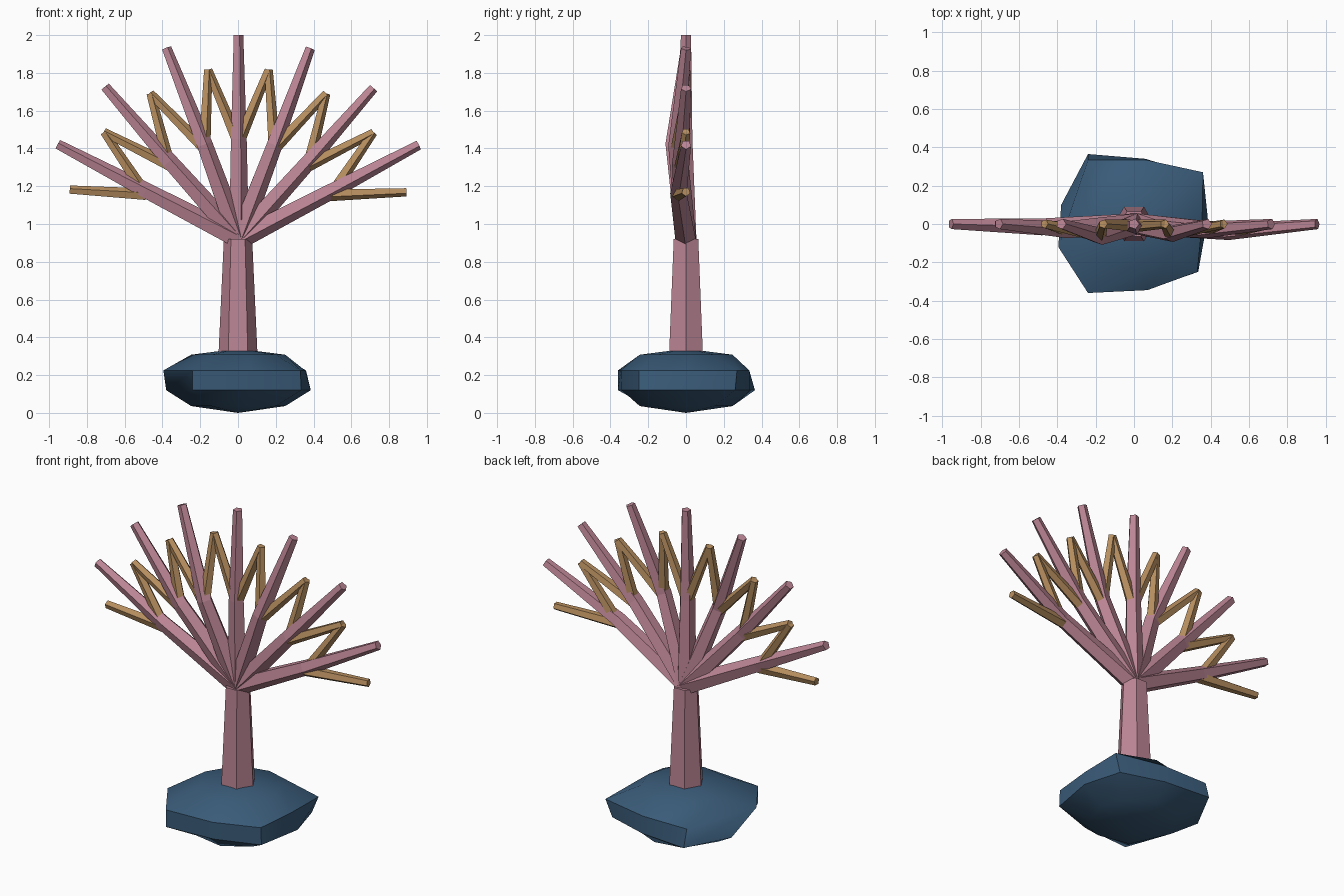
import bpy, bmesh, math
from mathutils import Vector

if "Cube" in bpy.data.objects:
    bpy.data.objects.remove(bpy.data.objects["Cube"])


def material(name, rgb):
    m = bpy.data.materials.new(name)
    m.diffuse_color = (*rgb, 1)
    m.use_nodes = True
    m.node_tree.nodes["Principled BSDF"].inputs["Base Color"].default_value = m.diffuse_color
    return m


PINK = material("coral pink", (0.50, 0.235, 0.30))
TAN = material("twig tan", (0.47, 0.27, 0.115))
BLUE = material("rock blue", (0.042, 0.105, 0.19))


def loft(name, rings, mat, poles=None):
    """Skin a stack of equal-length rings; close with caps or pole points."""
    bm = bmesh.new()
    vs = [[bm.verts.new(p) for p in ring] for ring in rings]
    n = len(vs[0])
    for a, b in zip(vs, vs[1:]):
        for i in range(n):
            j = (i + 1) % n
            bm.faces.new((a[i], a[j], b[j], b[i]))
    if poles:
        for ring, p in ((vs[0], poles[0]), (vs[-1], poles[1])):
            c = bm.verts.new(p)
            for i in range(n):
                bm.faces.new((ring[i], ring[(i + 1) % n], c))
    else:
        bm.faces.new(vs[0])
        bm.faces.new(vs[-1])
    bmesh.ops.recalc_face_normals(bm, faces=bm.faces)
    me = bpy.data.meshes.new(name)
    bm.to_mesh(me)
    bm.free()
    me.materials.append(mat)
    ob = bpy.data.objects.new(name, me)
    bpy.context.collection.objects.link(ob)
    return ob


def limb(name, points, radii, sides, mat):
    """Tapered tube with flat sides along a path lying near the xz plane."""
    pts = [Vector(p) for p in points]
    rings = []
    for k, (p, r) in enumerate(zip(pts, radii)):
        d = (pts[min(k + 1, len(pts) - 1)] - pts[max(k - 1, 0)]).normalized()
        u = Vector((0, 1, 0)).cross(d).normalized()
        w = d.cross(u)
        rings.append([p + r * (math.cos(t) * u + math.sin(t) * w)
                      for t in (math.tau * i / sides for i in range(sides))])
    return loft(name, rings, mat)


# Rock: irregular flattened boulder, eight corners per ring
upper = [(.36, .27), (.06, .335), (-.24, .335), (-.385, .06),
         (-.24, -.36), (.07, -.345), (.33, -.25), (.355, .0)]
lower = [(.32, .26), (.06, .34), (-.24, .365), (-.38, .1),
         (-.24, -.36), (.07, -.34), (.335, -.25), (.385, .03)]
upper[3] = (-.395, -.12)


def small_ring(z):
    return [(.25 * math.cos(a), .25 * math.sin(a), z)
            for a in (math.radians(d) for d in (37, 80, 124, 172, 236, 282, 323, 362))]


rock = loft("rock_base",
            [small_ring(.036), [(x, y, .12) for x, y in lower],
             [(x, y, .225) for x, y in upper], small_ring(.308)],
            BLUE, poles=((0, 0, 0), (0, 0, .34)))
bpy.context.view_layer.objects.active = rock
rock.select_set(True)
bpy.ops.object.shade_smooth_by_angle(angle=math.radians(40))

# Trunk: tapered hexagonal post
limb("trunk", [(0, 0, .25), (0, 0, .92)], [.106, .075], 6, PINK)

# Main branches: fan of seven, each bowed slightly to the front at its middle
mids = [(-.49, -.015, 1.175), (-.365, -.03, 1.33), (-.18, -.065, 1.42), (0, -.01, 1.45),
        (.19, -.05, 1.42), (.37, -.03, 1.33), (.49, -.04, 1.175)]
tips = [(-.955, 0, 1.42), (-.705, 0, 1.725), (-.38, 0, 1.93), (0, 0, 2.0),
        (.38, 0, 1.93), (.715, 0, 1.72), (.955, 0, 1.42)]
for i, (m, t) in enumerate(zip(mids, tips)):
    limb(f"branch_{i + 1}", [(0, 0, .92), m, t], [.058, .046, .028], 5, PINK)

# Twigs: two from the middle of each branch, meeting the neighbour's twig
ends = [(-.89, 0, 1.18), (-.71, 0, 1.485), (-.465, 0, 1.69), (-.16, 0, 1.815),
        (.16, 0, 1.815), (.465, 0, 1.69), (.715, 0, 1.485), (.89, 0, 1.17)]
for i, m in enumerate(mids):
    start = Vector(m) - Vector((0, 0, .02))
    for side in (0, 1):
        limb(f"twig_{i + 1}_{'ab'[side]}", [start, ends[i + side]], [.034, .024], 5, TAN)
